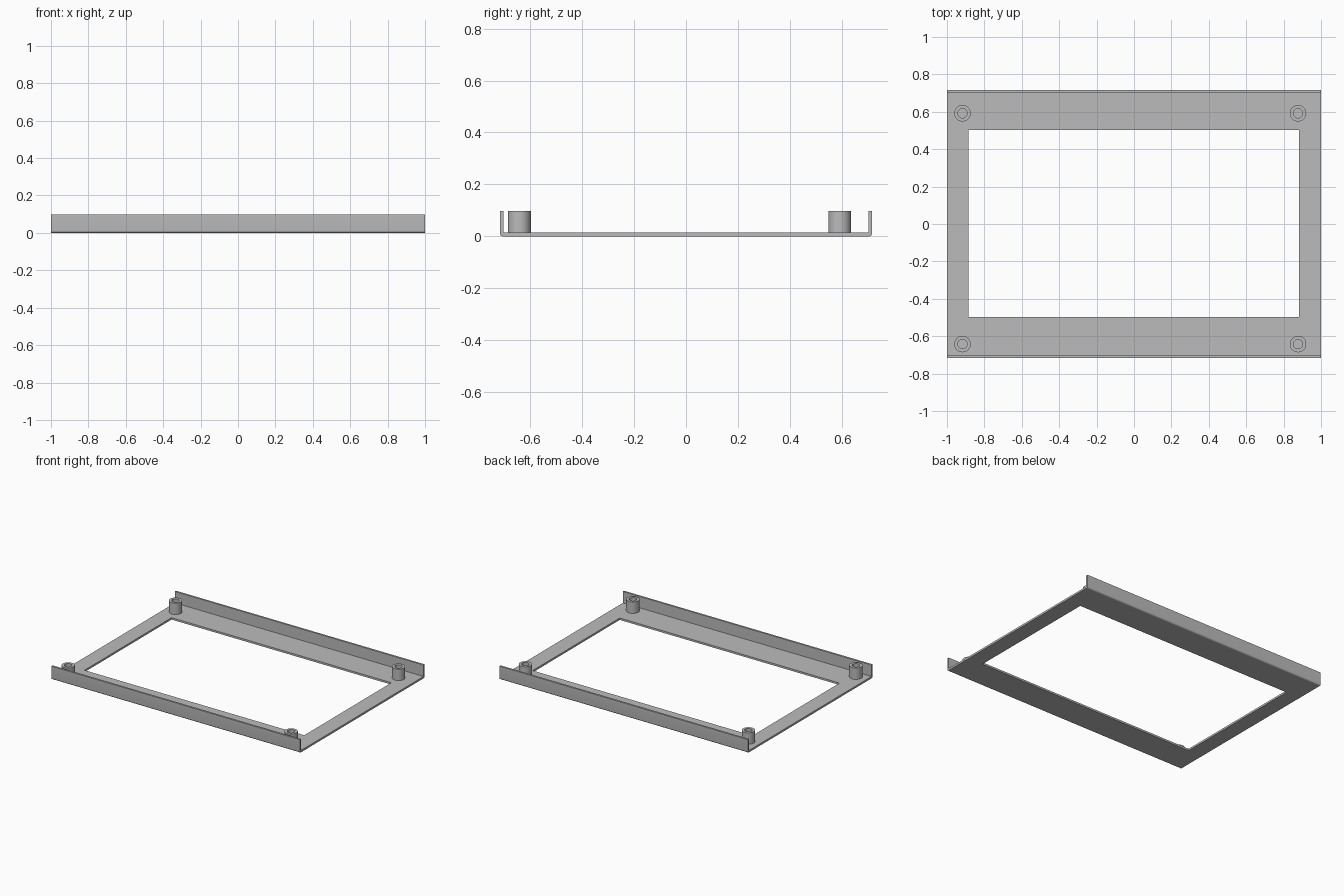
import bpy, bmesh, math

cube = bpy.data.objects.get("Cube")
if cube:
    bpy.data.objects.remove(cube, do_unlink=True)

grey = bpy.data.materials.new("plain grey")
grey.use_nodes = True
COLOUR = (0.5, 0.5, 0.5, 1)
grey.diffuse_color = COLOUR
grey.node_tree.nodes["Principled BSDF"].inputs["Base Color"].default_value = COLOUR

SHEET = 0.014        # sheet thickness
HEIGHT = 0.097       # top of flanges and standoffs
HALF_Y = 0.717
BEND = 0.012         # outer bend radius
HOLE_X, HOLE_Y = (-0.886, 0.882), (-0.498, 0.502)


def finish(name, bm):
    bmesh.ops.recalc_face_normals(bm, faces=bm.faces)
    mesh = bpy.data.meshes.new(name)
    bm.to_mesh(mesh)
    bm.free()
    mesh.materials.append(grey)
    obj = bpy.data.objects.new(name, mesh)
    bpy.context.collection.objects.link(obj)
    bpy.ops.object.select_all(action="DESELECT")
    obj.select_set(True)
    bpy.context.view_layer.objects.active = obj
    bpy.ops.object.shade_smooth_by_angle(angle=math.radians(35))
    return obj


# Flat floor frame around a rectangular window
def floor_frame():
    bm = bmesh.new()
    edge = HALF_Y - BEND
    outer = [(-1, -edge), (1, -edge), (1, edge), (-1, edge)]
    inner = [(HOLE_X[i], HOLE_Y[j]) for i, j in ((0, 0), (1, 0), (1, 1), (0, 1))]
    rings = [[bm.verts.new((x, y, z)) for x, y in ring]
             for ring, z in ((outer, 0), (outer, SHEET), (inner, SHEET), (inner, 0))]
    for k in range(4):
        a, b = rings[k], rings[(k + 1) % 4]
        for i in range(4):
            # the long outer sides join the flange bends, so stay open
            if k == 0 and i in (0, 2):
                continue
            j = (i + 1) % 4
            bm.faces.new((a[i], a[j], b[j], b[i]))
    finish("floor_frame", bm)


# Upright flange with a rounded bend, extruded along x
def flange(name, side):
    edge = HALF_Y - BEND
    arc = [(edge + BEND * math.sin(a), BEND - BEND * math.cos(a))
           for a in (math.radians(15 * i) for i in range(7))]
    profile = arc + [(HALF_Y, HEIGHT), (HALF_Y - SHEET, HEIGHT),
                     (HALF_Y - SHEET, SHEET), (edge, SHEET)]
    bm = bmesh.new()
    ends = [[bm.verts.new((x, side * y, z)) for y, z in profile] for x in (-1, 1)]
    n = len(profile)
    for i in range(n - 1):
        bm.faces.new((ends[0][i], ends[0][i + 1], ends[1][i + 1], ends[1][i]))
    for end in ends:
        bm.faces.new(end)
    finish(name, bm)


# Hollow round standoff, lathed from its wall profile
def standoff(name, x, y, segments=40):
    wall = [(0.044, SHEET), (0.044, HEIGHT), (0.025, HEIGHT), (0.025, SHEET + 0.001)]
    bm = bmesh.new()
    rings = []
    for r, z in wall:
        rings.append([bm.verts.new((x + r * math.cos(t), y + r * math.sin(t), z))
                      for t in (math.tau * i / segments for i in range(segments))])
    for a, b in zip(rings, rings[1:]):
        for i in range(segments):
            j = (i + 1) % segments
            bm.faces.new((a[i], a[j], b[j], b[i]))
    bm.faces.new(rings[-1])
    finish(name, bm)


floor_frame()
flange("front_flange", -1)
flange("back_flange", 1)
for y_name, y in (("front", -0.642), ("back", 0.592)):
    for x_name, x in (("right", -0.917), ("left", 0.877)):
        standoff(f"{y_name}_{x_name}_standoff", x, y)
